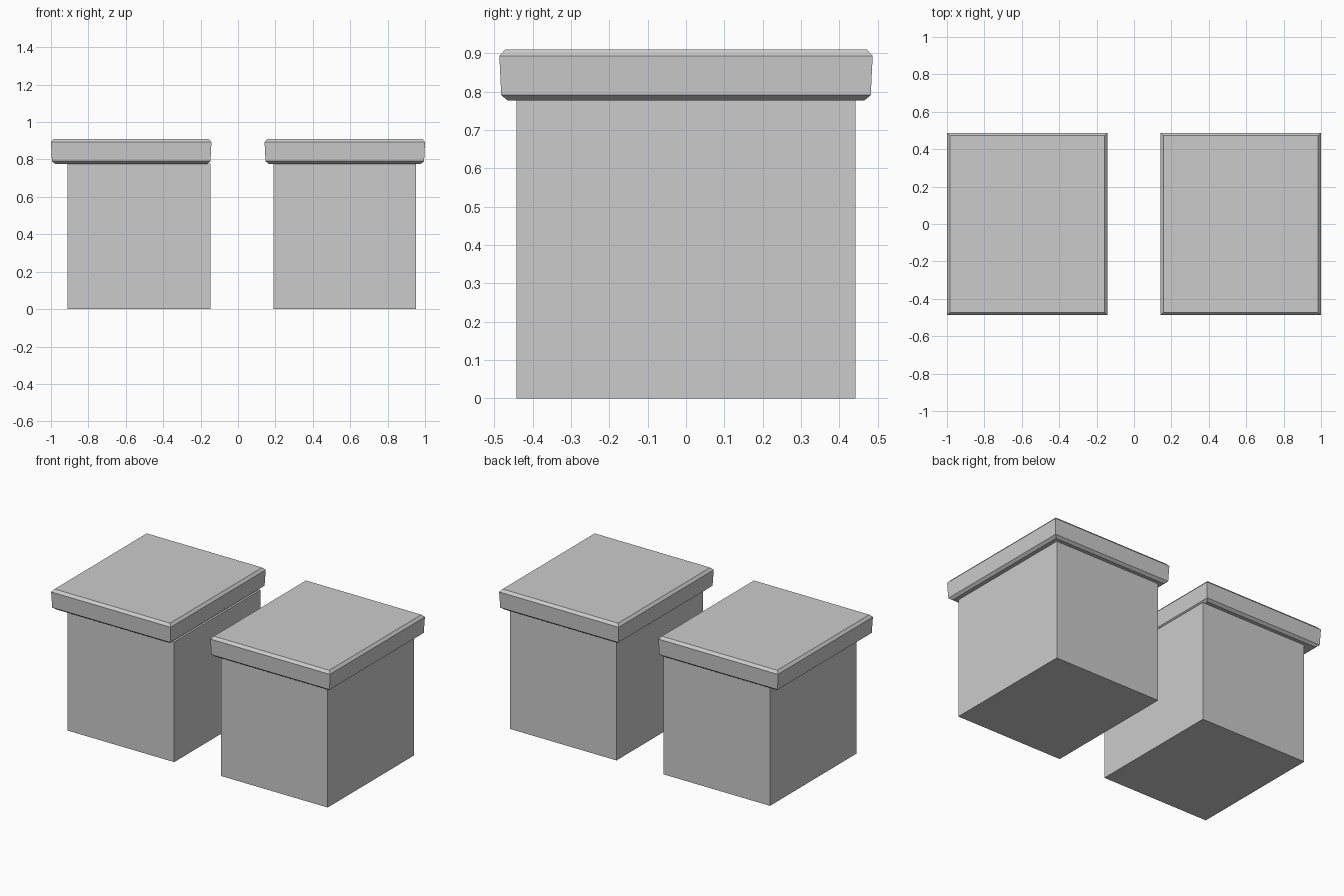
import bpy, bmesh

if "Cube" in bpy.data.objects:
    bpy.data.objects.remove(bpy.data.objects["Cube"])


def make_loft(name, cx, rings):
    """Closed solid through stacked rectangles given as (half_x, half_y, z)."""
    bm = bmesh.new()
    loops = [[bm.verts.new((cx + sx * hx, sy * hy, z))
              for sx, sy in ((-1, -1), (1, -1), (1, 1), (-1, 1))]
             for hx, hy, z in rings]
    bm.faces.new(loops[0][::-1])
    bm.faces.new(loops[-1])
    for low, high in zip(loops, loops[1:]):
        for i in range(4):
            j = (i + 1) % 4
            bm.faces.new((low[i], low[j], high[j], high[i]))
    mesh = bpy.data.meshes.new(name)
    bm.to_mesh(mesh)
    bm.free()
    obj = bpy.data.objects.new(name, mesh)
    bpy.context.collection.objects.link(obj)
    return obj


# lid outline: chamfered bottom, slightly flaring sides, chamfered top
LID_HALF_X, LID_HALF_Y = 0.429, 0.487
LID_PROFILE = [(0.022, 0.777), (0.005, 0.791), (0.0, 0.893), (0.015, 0.91)]

# the left body sits off-centre, flush with the inner edge of its lid
for side, lid_x, body_x in (("left", -0.571, -0.530), ("right", 0.571, 0.571)):
    make_loft(side + "_pedestal", body_x,
              [(0.382, 0.442, 0.0), (0.382, 0.442, 0.779)])
    make_loft(side + "_lid", lid_x,
              [(LID_HALF_X - inset, LID_HALF_Y - inset, z)
               for inset, z in LID_PROFILE])
